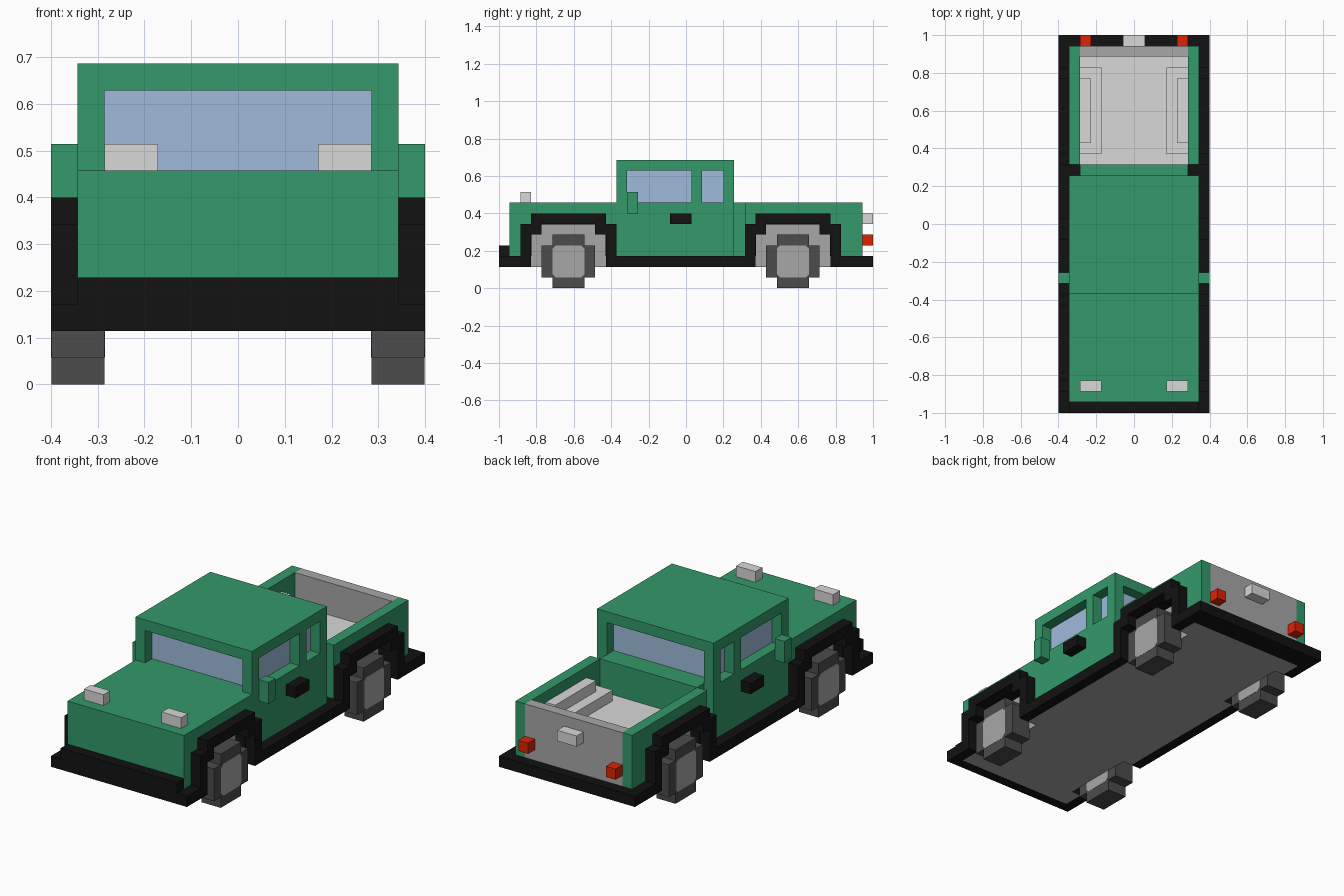
import bpy, bmesh

if "Cube" in bpy.data.objects:
    bpy.data.objects.remove(bpy.data.objects["Cube"])

U = 2 / 35  # one block of the model


def material(name, r, g, b):
    m = bpy.data.materials.new(name)
    m.diffuse_color = (r, g, b, 1)
    m.use_nodes = True
    m.node_tree.nodes["Principled BSDF"].inputs["Base Color"].default_value = (r, g, b, 1)
    return m


GREEN = material("green paint", 0.033, 0.32, 0.142)
BLACK = material("black trim", 0.006, 0.006, 0.006)
RUBBER = material("dark grey rubber", 0.072, 0.072, 0.072)
GREY = material("mid grey metal", 0.39, 0.39, 0.39)
LIGHT = material("light grey metal", 0.69, 0.69, 0.69)
GLASS = material("blue glass", 0.35, 0.50, 0.71)
RED = material("red lamp", 0.73, 0.017, 0.001)


def prism(name, profile, x0, x1, mat, under=None):
    """Extrude a (y, z) outline, in blocks, from x0 to x1; under colours the downward faces."""
    bm = bmesh.new()
    face = bm.faces.new([bm.verts.new((x0 * U, y * U, z * U)) for y, z in profile])
    ext = bmesh.ops.extrude_face_region(bm, geom=[face])
    verts = [v for v in ext["geom"] if isinstance(v, bmesh.types.BMVert)]
    bmesh.ops.translate(bm, verts=verts, vec=((x1 - x0) * U, 0, 0))
    bmesh.ops.recalc_face_normals(bm, faces=bm.faces)
    mesh = bpy.data.meshes.new(name)
    mesh.materials.append(mat)
    if under:
        mesh.materials.append(under)
        for f in bm.faces:
            f.normal_update()
            f.material_index = 1 if f.normal.z < -0.5 else 0
    bm.to_mesh(mesh)
    bm.free()
    ob = bpy.data.objects.new(name, mesh)
    bpy.context.collection.objects.link(ob)


def box(name, x, y, z, mat, under=None):
    prism(name, [(y[0], z[0]), (y[1], z[0]), (y[1], z[1]), (y[0], z[1])], x[0], x[1], mat, under)


def pair_prism(name, profile, x0, x1, mat):
    """The x range is given for the left side."""
    prism("left_" + name, profile, x0, x1, mat)
    prism("right_" + name, profile, -x1, -x0, mat)


def pair_box(name, x, y, z, mat, under=None):
    box("left_" + name, x, y, z, mat, under)
    box("right_" + name, (-x[1], -x[0]), y, z, mat, under)


AXLES = {"front": -11, "rear": 10}
F, R = AXLES["front"], AXLES["rear"]

# Chassis: black with a grey underside
box("underbody", (-5, 5), (-16.5, 15.5), (2, 3), BLACK, GREY)
for name, y in (("front", (-16.5, F - 3.5)), ("middle", (F + 3.5, R - 3.5)), ("rear", (R + 3.5, 15.5))):
    pair_box(name + "_underbody_edge", (5, 6), y, (2, 3), BLACK, GREY)

# Bumpers
box("front_bumper", (-7, 7), (-17.5, -16.5), (2, 3), BLACK)
box("front_bumper_top", (-6, 6), (-17.5, -16.5), (3, 4), BLACK)
box("rear_bumper", (-7, 7), (16.5, 17.5), (2, 3), BLACK)
box("rear_cross_member", (-6, 6), (15.5, 16.5), (2, 3), BLACK)


# Side trim: sill and stepped wheel arches in one outline
def arch_top(c):
    return [(c - 4.5, 3), (c - 4.5, 6), (c - 3.5, 6), (c - 3.5, 7),
            (c + 3.5, 7), (c + 3.5, 6), (c + 4.5, 6), (c + 4.5, 3)]


def arch_opening(c):
    return [(c + 3.5, 2), (c + 3.5, 5), (c + 2.5, 5), (c + 2.5, 6),
            (c - 2.5, 6), (c - 2.5, 5), (c - 3.5, 5), (c - 3.5, 2)]


trim = ([(-16.5, 2), (-16.5, 3)] + arch_top(F) + arch_top(R) + [(16.5, 3), (16.5, 2)]
        + arch_opening(R) + arch_opening(F))
pair_prism("sill_and_arches", trim, 6, 7, BLACK)

# Body core and side panels with open wheel wells
box("body_core", (-5, 5), (-16.5, 5.5), (3, 8), GREEN)


def side_panel(y0, y1, c):
    return [(y0, 3), (y0, 8), (y1, 8), (y1, 3), (c + 3.5, 3), (c + 3.5, 6), (c - 3.5, 6), (c - 3.5, 3)]


pair_prism("cab_side_panel", side_panel(-16.5, 4.5, F), 5, 6, GREEN)
pair_prism("bed_side_panel", side_panel(5.5, 16.5, R), 5, 6, GREEN)

# Cargo bed
box("bed_floor", (-5, 5), (5.5, 15.5), (3, 5), LIGHT)
box("tailgate", (-5, 5), (15.5, 16.5), (3, 8), GREY)
pair_box("bed_hump", (3, 5), (6.5, 14.5), (5, 6), LIGHT)
pair_box("bed_hump_top", (4, 5), (7.5, 13.5), (6, 7), LIGHT)

# Cab
box("cab_glass", (-5, 5), (-5.5, 3.5), (8, 11), GLASS)
box("roof", (-6, 6), (-6.5, 4.5), (11, 12), GREEN)
for name, y in (("front", (-6.5, -5.5)), ("middle", (0.5, 1.5)), ("rear", (3.5, 4.5))):
    pair_box(name + "_pillar", (5, 6), y, (8, 11), GREEN)

# Wheels, wells and the black lining inside each arch
CROSS = [(-2.5, 1), (-1.5, 1), (-1.5, 0), (1.5, 0), (1.5, 1), (2.5, 1),
         (2.5, 4), (1.5, 4), (1.5, 5), (-1.5, 5), (-1.5, 4), (-2.5, 4)]
HUB = [(-1.5, 1.3), (-1.2, 1), (1.2, 1), (1.5, 1.3), (1.5, 3.7), (1.2, 4), (-1.2, 4), (-1.5, 3.7)]
LINING = [(-3.5, 3), (-3.5, 6), (3.5, 6), (3.5, 3), (3.45, 3), (3.45, 5), (2.5, 5), (2.5, 5.95),
          (-2.5, 5.95), (-2.5, 5), (-3.45, 5), (-3.45, 3)]
for name, c in AXLES.items():
    pair_prism(name + "_tyre", [(y + c, z) for y, z in CROSS], 5, 6.98, RUBBER)
    pair_prism(name + "_hub", [(y + c, z) for y, z in HUB], 4.98, 7, GREY)
    pair_prism(name + "_arch_lining", [(y + c, z) for y, z in LINING], 5.04, 6, BLACK)
    pair_box(name + "_wheel_well", (5, 5.04), (c - 3.5, c + 3.5), (2, 6), GREY)

# Fittings
pair_box("headlight", (3, 5), (-15.5, -14.5), (8, 9), LIGHT)
pair_box("tail_light", (4, 5), (16.5, 17.5), (4, 5), RED)
box("tailgate_handle", (-1, 1), (16.5, 17.5), (6, 7), LIGHT)
pair_box("wing_mirror", (6, 7), (-5.5, -4.5), (7, 9), GREEN)
pair_box("door_handle", (6, 7), (-1.5, 0.5), (6, 7), BLACK)
